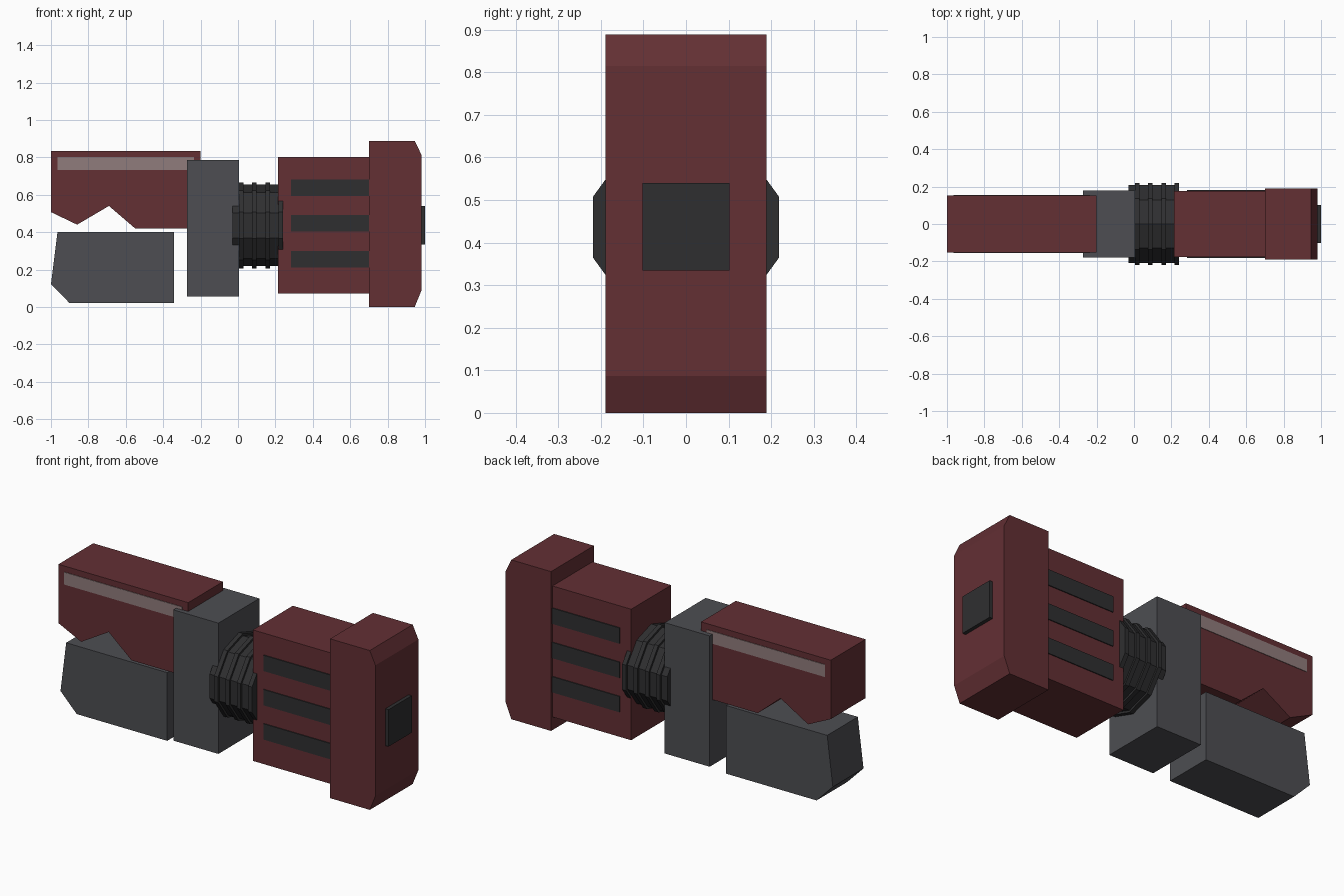
import bpy, bmesh, math
from mathutils import Matrix

if "Cube" in bpy.data.objects:
    bpy.data.objects.remove(bpy.data.objects["Cube"])


def material(name, rgb):
    m = bpy.data.materials.new(name)
    m.diffuse_color = (*rgb, 1)
    m.use_nodes = True
    m.node_tree.nodes["Principled BSDF"].inputs["Base Color"].default_value = m.diffuse_color
    return m


RED = material("dark_red", (0.125, 0.029, 0.034))
GREY = material("mid_grey", (0.075, 0.076, 0.085))
DARK = material("near_black", (0.028, 0.028, 0.03))
PALE = material("pale_stripe", (0.28, 0.2, 0.2))


def finish(name, bm, mat):
    bmesh.ops.recalc_face_normals(bm, faces=bm.faces)
    me = bpy.data.meshes.new(name)
    bm.to_mesh(me)
    bm.free()
    me.materials.append(mat)
    ob = bpy.data.objects.new(name, me)
    bpy.context.collection.objects.link(ob)
    return ob


def slab(name, profile, half_y, mat):
    """Extrude an (x, z) profile symmetrically across y."""
    bm = bmesh.new()
    face = bm.faces.new([bm.verts.new((x, -half_y, z)) for x, z in profile])
    ext = bmesh.ops.extrude_face_region(bm, geom=[face])
    verts = [v for v in ext["geom"] if isinstance(v, bmesh.types.BMVert)]
    bmesh.ops.translate(bm, verts=verts, vec=(0, 2 * half_y, 0))
    return finish(name, bm, mat)


def box(name, x0, x1, half_y, z0, z1, mat):
    return slab(name, [(x0, z0), (x1, z0), (x1, z1), (x0, z1)], half_y, mat)


def drum(name, x0, x1, radius, mat, z=0.436):
    """Ten-sided cylinder along x with a corner at the top."""
    bm = bmesh.new()
    m = (Matrix.Translation(((x0 + x1) / 2, 0, z))
         @ Matrix.Rotation(math.pi / 2, 4, 'Y'))
    bmesh.ops.create_cone(bm, cap_ends=True, segments=10, radius1=radius,
                          radius2=radius, depth=x1 - x0)
    # make sure a corner points along local x (world z)
    v = bm.verts[:][0].co
    a = math.atan2(v.y, v.x)
    bmesh.ops.transform(bm, verts=bm.verts, matrix=m @ Matrix.Rotation(-a, 4, 'Z'))
    return finish(name, bm, mat)


# Jaws
slab("upper_jaw", [(-1, 0.835), (-1, 0.507), (-0.86, 0.44), (-0.69, 0.54),
                   (-0.55, 0.42), (-0.2, 0.42), (-0.2, 0.835)], 0.153, RED)
box("upper_jaw_stripe", -0.965, -0.235, 0.156, 0.733, 0.802, PALE)
slab("lower_jaw", [(-0.965, 0.40), (-1, 0.122), (-0.9, 0.02),
                   (-0.342, 0.02), (-0.342, 0.40)], 0.135, GREY)

# Jaw mount
box("jaw_mount", -0.272, 0.005, 0.18, 0.057, 0.786, GREY)

# Ribbed coupling
drum("coupling_core", -0.03, 0.24, 0.218, DARK)
for i in range(4):
    x = 0.018 + i * 0.07
    drum(f"coupling_rib_{i + 1}", x - 0.012, x + 0.012, 0.23, DARK)

# Body with vent bars
box("body", 0.215, 0.72, 0.176, 0.073, 0.803, RED)
for i in range(3):
    z = 0.256 + i * 0.191
    box(f"vent_bar_{i + 1}", 0.283, 0.72, 0.181, z - 0.044, z + 0.044, DARK)

# End cap and button
slab("end_cap", [(0.70, 0), (0.945, 0), (0.98, 0.087), (0.98, 0.815),
                 (0.945, 0.888), (0.70, 0.888)], 0.189, RED)
box("end_button", 0.96, 1.0, 0.102, 0.334, 0.54, DARK)
